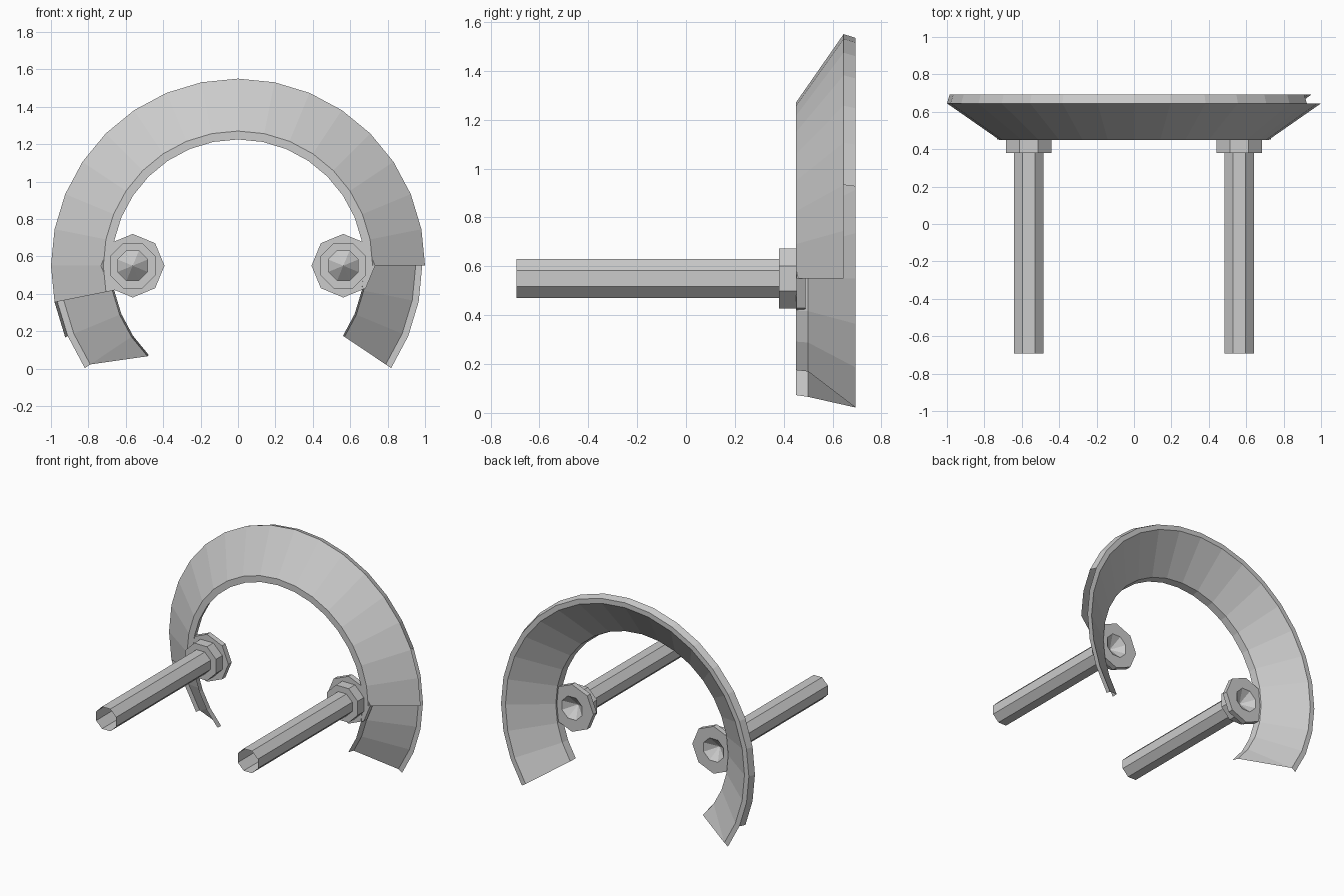
import bpy, bmesh
from math import cos, sin, pi

if "Cube" in bpy.data.objects:
    bpy.data.objects.remove(bpy.data.objects["Cube"])

CZ = 0.55            # height of the ring centre and the handles
STEP = pi / 16       # 32-sided ring


def finish(bm, name):
    bmesh.ops.remove_doubles(bm, verts=bm.verts, dist=0.0005)
    bmesh.ops.recalc_face_normals(bm, faces=bm.faces)
    me = bpy.data.meshes.new(name)
    bm.to_mesh(me)
    bm.free()
    ob = bpy.data.objects.new(name, me)
    bpy.context.collection.objects.link(ob)
    return ob


def ring_vert(bm, p, i):
    r, y = p
    return bm.verts.new((r * cos(i * STEP), y, CZ + r * sin(i * STEP)))


def strip(bm, p, q, start, end):
    for i in range(start, end):
        bm.faces.new([ring_vert(bm, p, i), ring_vert(bm, p, i + 1),
                      ring_vert(bm, q, i + 1), ring_vert(bm, q, i)])


# open conical ring: profile points are (radius, y)
lip_in, lip_out = (0.675, 0.45), (0.72, 0.45)
wall_back = (0.685, 0.50)
rim_in, rim_out = (0.95, 0.693), (0.985, 0.693)
edge = (1.0, 0.645)

bm = bmesh.new()
strip(bm, lip_in, wall_back, -3, 20)     # inner wall
strip(bm, wall_back, rim_in, -3, 19)     # inner shell
strip(bm, rim_in, rim_out, -3, 19)       # flat back rim
bm.faces.new([ring_vert(bm, wall_back, 19), ring_vert(bm, wall_back, 20),
              ring_vert(bm, rim_in, 19)])  # slanted left end
strip(bm, rim_out, edge, 2, 18)          # outer band
strip(bm, edge, lip_out, 0, 17)          # outer cone
strip(bm, lip_out, lip_in, 0, 17)        # front lip
finish(bm, "conical_ring")


# handle: eight-sided tube, collar and flange turned about y
# profile entries are (y, radius, phase)
H = pi / 8
PROFILE = [(-0.693, 0.086, H), (0.38, 0.086, H), (0.38, 0.132, H),
           (0.452, 0.132, H), (0.452, 0.17, 0), (0.49, 0.17, 0),
           (0.49, 0.086, H), (0.42, 0.0, H)]


def handle(name, side):
    bm = bmesh.new()
    rings = []
    for y, r, ph in PROFILE:
        rings.append([bm.verts.new((side * (0.563 + r * cos(k * pi / 4 + ph)), y,
                                    CZ + r * sin(k * pi / 4 + ph)))
                      for k in range(8)])
    for a, b in zip(rings, rings[1:]):
        for k in range(8):
            n = (k + 1) % 8
            bm.faces.new([a[k], a[n], b[n], b[k]])
    return finish(bm, name)


handle("handle_right", 1)
handle("handle_left", -1)
